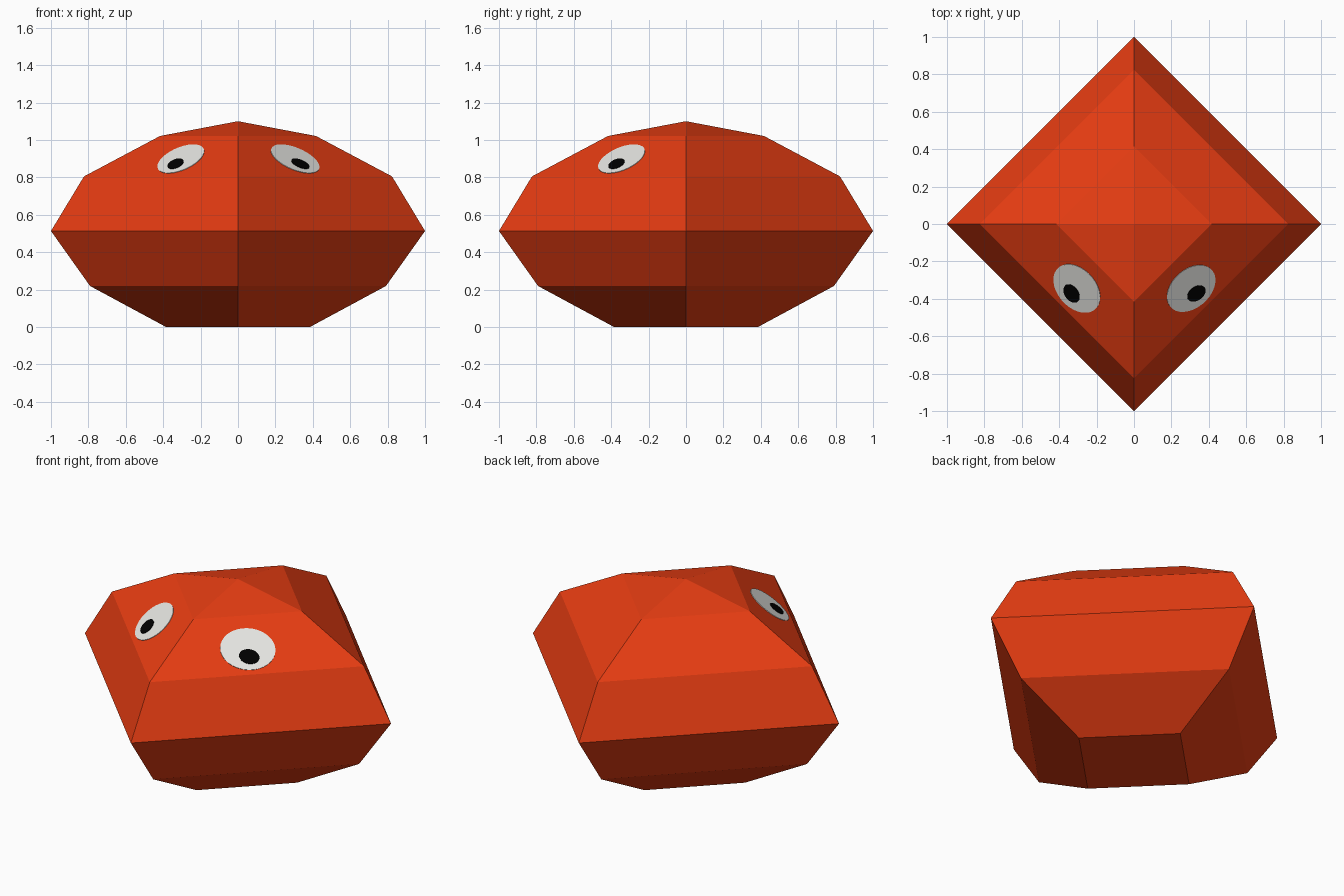
import bpy, bmesh, math
from mathutils import Vector, Matrix

if "Cube" in bpy.data.objects:
    bpy.data.objects.remove(bpy.data.objects["Cube"])

# (radius, height) of each four-sided ring, bottom to top
PROFILE = [(0.385, 0.0), (0.791, 0.219), (1.0, 0.513), (0.8235, 0.805), (0.417, 1.021)]
APEX_Z = 1.10


def material(name, rgb):
    m = bpy.data.materials.new(name)
    m.diffuse_color = (*rgb, 1.0)
    m.use_nodes = True
    m.node_tree.nodes["Principled BSDF"].inputs["Base Color"].default_value = m.diffuse_color
    return m


RED = material("orange red", (0.8, 0.046, 0.006))
WHITE = material("eye white", (0.8, 0.8, 0.77))
BLACK = material("pupil black", (0.0, 0.0, 0.0))


def finish(name, bm, mat):
    bmesh.ops.recalc_face_normals(bm, faces=bm.faces)
    mesh = bpy.data.meshes.new(name)
    bm.to_mesh(mesh)
    bm.free()
    mesh.materials.append(mat)
    obj = bpy.data.objects.new(name, mesh)
    bpy.context.collection.objects.link(obj)
    return obj


# Body: faceted four-sided lathe with a flat base and a pointed top
bm = bmesh.new()
rings = []
for r, z in PROFILE:
    rings.append([bm.verts.new((r * math.cos(k * math.pi / 2), r * math.sin(k * math.pi / 2), z))
                  for k in range(4)])
bm.faces.new(rings[0])
for low, high in zip(rings, rings[1:]):
    for k in range(4):
        n = (k + 1) % 4
        bm.faces.new((low[k], low[n], high[n], high[k]))
apex = bm.verts.new((0, 0, APEX_Z))
for k in range(4):
    bm.faces.new((rings[-1][k], rings[-1][(k + 1) % 4], apex))
finish("body", bm, RED)


# Eyes: thin oval plates lying on the two front slopes
def oval_plate(name, side, x, y, a, b, tilt, lift, mat):
    (r0, z0), (r1, z1) = PROFILE[3], PROFILE[4]
    across = Vector((1, side, 0)).normalized()
    run = (r0 - r1) / 2
    up = Vector((-side * run, run, z1 - z0)).normalized()
    normal = across.cross(up)
    # height of the slope at this spot
    z = z0 + (z1 - z0) * (r0 - (abs(x) + abs(y))) / (r0 - r1)
    frame = Matrix((across, up, normal)).transposed().to_4x4()
    place = (Matrix.Translation(Vector((x, y, z)) + normal * lift) @ frame
             @ Matrix.Rotation(math.radians(tilt), 4, 'Z')
             @ Matrix.Diagonal((a, b, 0.004, 1)))
    bm = bmesh.new()
    bmesh.ops.create_cone(bm, cap_ends=True, segments=32, radius1=1, radius2=1,
                          depth=1, matrix=place)
    finish(name, bm, mat)


for label, side in (("left", -1), ("right", 1)):
    oval_plate(label + "_eye", side, side * 0.305, -0.344, 0.149, 0.127, -7, 0.001, WHITE)
    oval_plate(label + "_pupil", side, side * 0.332, -0.370, 0.055, 0.044, -18, 0.004, BLACK)
